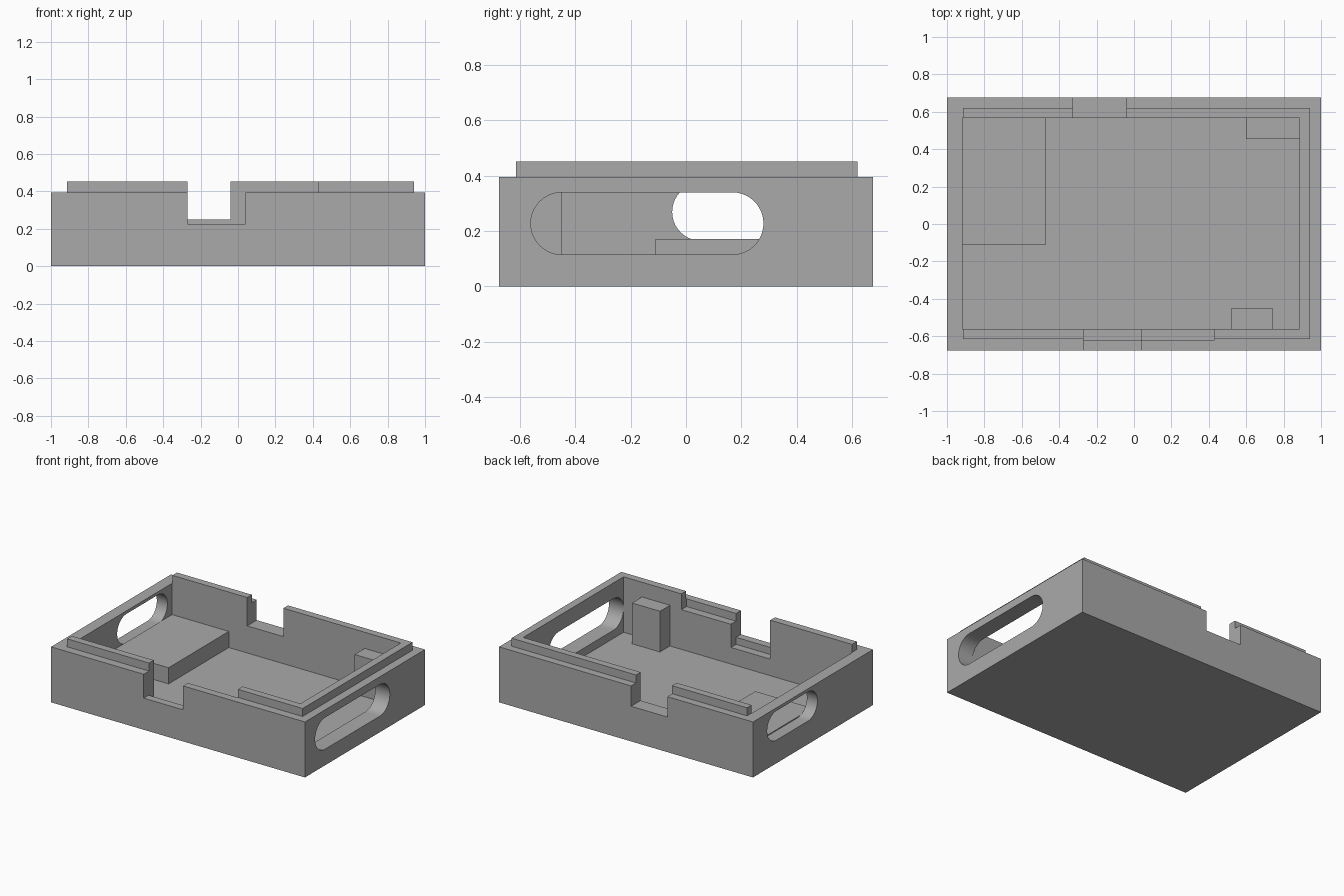
import bpy
import bmesh
import math

cube = bpy.data.objects.get("Cube")
if cube:
    bpy.data.objects.remove(cube, do_unlink=True)

# Single plastic colour
grey = bpy.data.materials.new("mid_grey")
grey.use_nodes = True
colour = (0.4, 0.4, 0.4, 1)
grey.diffuse_color = colour
grey.node_tree.nodes["Principled BSDF"].inputs["Base Color"].default_value = colour


def make_object(name, bm):
    bmesh.ops.recalc_face_normals(bm, faces=bm.faces)
    mesh = bpy.data.meshes.new(name)
    bm.to_mesh(mesh)
    bm.free()
    mesh.materials.append(grey)
    obj = bpy.data.objects.new(name, mesh)
    bpy.context.collection.objects.link(obj)
    return obj


def box(name, x, y, z):
    """Box from (low, high) pairs on each axis."""
    bm = bmesh.new()
    bmesh.ops.create_cube(bm, size=1)
    for v in bm.verts:
        v.co = [r[0] if c < 0 else r[1] for c, r in zip(v.co, (x, y, z))]
    return make_object(name, bm)


def slot(name, x, y, z, steps=20):
    """Stadium-shaped prism running along x."""
    radius = (z[1] - z[0]) / 2
    mid = (z[0] + z[1]) / 2
    bm = bmesh.new()
    ring = []
    for centre, start in ((y[1] - radius, -math.pi / 2), (y[0] + radius, math.pi / 2)):
        for i in range(steps + 1):
            a = start + math.pi * i / steps
            ring.append(bm.verts.new((x[0], centre + radius * math.cos(a),
                                      mid + radius * math.sin(a))))
    face = bm.faces.new(ring)
    made = bmesh.ops.extrude_face_region(bm, geom=[face])["geom"]
    for v in made:
        if isinstance(v, bmesh.types.BMVert):
            v.co.x = x[1]
    return make_object(name, bm)


FLOOR, RIM, LIP = 0.057, 0.395, 0.452
INNER_X, INNER_Y = (-0.917, 0.885), (-0.562, 0.568)
OUTER_Y = (-0.675, 0.675)
ABOVE = 0.6

# Tray shell with its openings
tray = box("tray", (-1, 1), OUTER_Y, (0, RIM))
cutters = [
    box("cavity", INNER_X, INNER_Y, (FLOOR, ABOVE)),
    box("front_notch", (-0.27, 0.04), (-0.8, -0.5), (0.225, ABOVE)),
    box("back_notch", (-0.325, -0.04), (0.5, 0.8), (0.25, ABOVE)),
    box("notch_ledge", (-0.27, 0.04), (-0.62, -0.5), (0.175, ABOVE)),
    box("rim_ledge", (0.04, 0.43), (-0.62, -0.5), (0.34, ABOVE)),
    slot("left_slot", (0.86, 1.1), (-0.561, 0.28), (0.115, 0.34)),
    slot("right_slot", (-1.1, -0.89), (-0.05, 0.515), (0.165, 0.373)),
]
for cutter in cutters:
    cutter.hide_render = True
    mod = tray.modifiers.new(cutter.name, "BOOLEAN")
    mod.operation = "DIFFERENCE"
    mod.solver = "EXACT"
    mod.object = cutter

# Bake the cuts, then drop the cutters
bpy.context.view_layer.update()
baked = bpy.data.meshes.new_from_object(
    tray.evaluated_get(bpy.context.evaluated_depsgraph_get()))
tray.modifiers.clear()
tray.data = baked
for cutter in cutters:
    bpy.data.objects.remove(cutter, do_unlink=True)
baked.materials.clear()
baked.materials.append(grey)
for poly in baked.polygons:
    poly.material_index = 0
bpy.ops.object.select_all(action="DESELECT")
tray.select_set(True)
bpy.context.view_layer.objects.active = tray
bpy.ops.object.shade_smooth_by_angle(angle=math.radians(30))

# Raised lip strips around three sides of the rim
lip_z = (RIM, LIP)
front_y, back_y = (-0.615, INNER_Y[0]), (INNER_Y[1], 0.62)
box("front_lip_right", (-0.915, -0.27), front_y, lip_z)
box("front_lip_left", (0.43, 0.94), front_y, lip_z)
box("back_lip_right", (-0.915, -0.325), back_y, lip_z)
box("back_lip_left", (-0.04, 0.94), back_y, lip_z)
box("side_lip", (INNER_X[1], 0.94), INNER_Y, lip_z)

# Supports standing on the floor
box("raised_pad", (INNER_X[0], -0.47), (-0.11, INNER_Y[1]), (FLOOR, 0.172))
box("front_post", (0.52, 0.74), (INNER_Y[0], -0.45), (FLOOR, 0.347))
box("back_post", (0.6, INNER_X[1]), (0.455, INNER_Y[1]), (FLOOR, 0.337))
